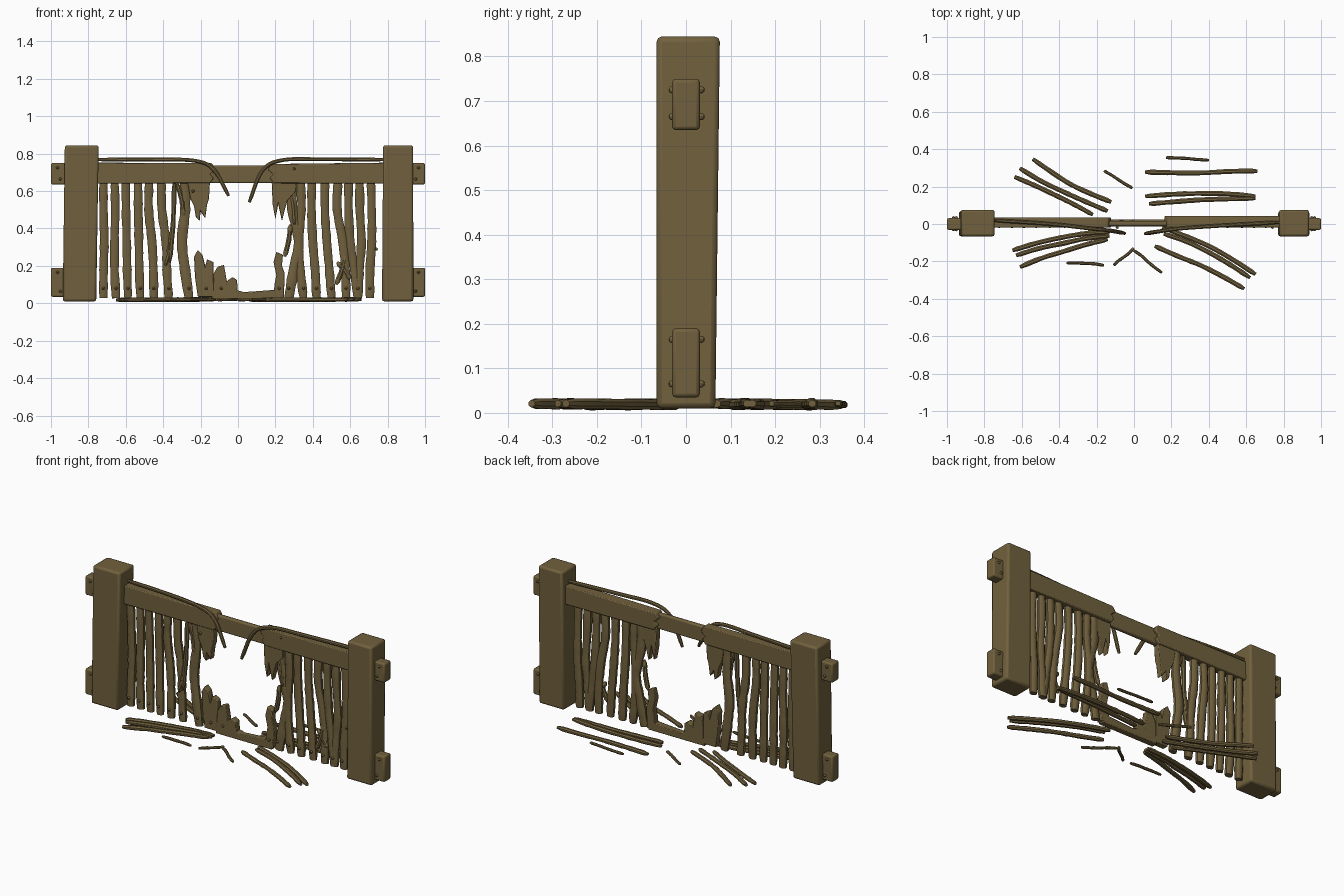
import bpy, bmesh, math, random
from mathutils import Vector

random.seed(4)
cube = bpy.data.objects.get("Cube")
if cube:
    bpy.data.objects.remove(cube)

wood = bpy.data.materials.new("weathered brown wood")
wood.use_nodes = True
COLOR = (0.165, 0.118, 0.047, 1)
wood.diffuse_color = COLOR
wood.node_tree.nodes["Principled BSDF"].inputs["Base Color"].default_value = COLOR


def finish(name, bm, bevel=0):
    bmesh.ops.recalc_face_normals(bm, faces=bm.faces)
    mesh = bpy.data.meshes.new(name)
    bm.to_mesh(mesh)
    bm.free()
    mesh.materials.append(wood)
    ob = bpy.data.objects.new(name, mesh)
    bpy.context.collection.objects.link(ob)
    if bevel:
        mod = ob.modifiers.new("worn edges", "BEVEL")
        mod.width, mod.segments = bevel, 2
    bpy.ops.object.select_all(action="DESELECT")
    ob.select_set(True)
    bpy.context.view_layer.objects.active = ob
    bpy.ops.object.shade_smooth_by_angle(angle=math.radians(40))
    return ob


def slab(name, outline, y0, y1, bevel=0.005):
    """Front outline (x, z) extruded through depth."""
    bm = bmesh.new()
    face = bm.faces.new([bm.verts.new((x, y0, z)) for x, z in outline])
    out = bmesh.ops.extrude_face_region(bm, geom=[face])
    moved = [v for v in out["geom"] if isinstance(v, bmesh.types.BMVert)]
    bmesh.ops.translate(bm, vec=(0, y1 - y0, 0), verts=moved)
    return finish(name, bm, bevel)


def box(name, x0, x1, z0, z1, y0, y1, bevel=0.008):
    return slab(name, [(x0, z0), (x1, z0), (x1, z1), (x0, z1)], y0, y1, bevel)


def smooth_path(pts, steps=5):
    """Rounded path through the given points."""
    p = [Vector(q) for q in pts]
    p = [2 * p[0] - p[1]] + p + [2 * p[-1] - p[-2]]
    path = []
    for a, b, c, d in zip(p, p[1:], p[2:], p[3:]):
        for i in range(steps):
            t = i / steps
            path.append(0.5 * (2*b + (c - a)*t + (2*a - 5*b + 4*c - d)*t*t
                               + (3*b - a - 3*c + d)*t**3))
    return path + [p[-2]]


def stick(name, pts, wide, deep, ref, tip=0.75, sides=8, rough=0.08):
    """Oval rod swept along a path, slightly uneven, worn at both ends."""
    path = smooth_path(pts)
    bm = bmesh.new()
    rings = []
    last = len(path) - 1
    for i, p in enumerate(path):
        t = (path[min(i + 1, last)] - path[max(i - 1, 0)]).normalized()
        side = t.cross(Vector(ref)).normalized()
        depth = side.cross(t)
        s = random.uniform(1 - rough, 1 + rough) * (tip if i in (0, last) else 1)
        ring = []
        for k in range(sides):
            a = math.tau * (k + 0.5) / sides
            ring.append(bm.verts.new(p + side * wide * s * math.cos(a)
                                     + depth * deep * s * math.sin(a)))
        rings.append(ring)
    for r, q in zip(rings, rings[1:]):
        for k in range(sides):
            n = (k + 1) % sides
            bm.faces.new((r[k], r[n], q[n], q[k]))
    bm.faces.new(rings[0])
    bm.faces.new(rings[-1])
    return finish(name, bm)


def nail(x, y, z, r=0.008):
    bm = bmesh.new()
    bmesh.ops.create_uvsphere(bm, u_segments=8, v_segments=6, radius=r)
    bmesh.ops.translate(bm, vec=(x, y, z), verts=bm.verts)
    finish("nail", bm)


# Gate posts, flared a little toward the top
for side, xb, xt in (("right", (-.937, -.758), (-.926, -.745)),
                     ("left", (.77, .938), (.776, .936))):
    bm = bmesh.new()
    bmesh.ops.create_cube(bm, size=1)
    for v in bm.verts:
        hi = v.co.z > 0
        v.co = ((xt if hi else xb)[v.co.x > 0],
                (.076 if hi else .066) if v.co.y > 0 else -.066,
                .845 if hi else .01)
    finish(side + "_post", bm, 0.012)

# Shallow chip on top of one post
bm = bmesh.new()
bm.faces.new([bm.verts.new(c) for c in
              ((-.82, -.03, .847), (-.77, .0, .847), (-.77, .03, .847), (-.83, .0, .847))])
finish("post_top_chip", bm)

# Rail ends poking out through the posts, with nails
for s in (-1, 1):
    for label, z0, z1 in (("upper", .635, .75), ("lower", .035, .19)):
        a, b = sorted((s * .9, s * 1.0))
        box(label + "_rail_end", a, b, z0, z1, -.031, .031)
        for y in (-.031, .034):
            nail(s * .95, y, z0 + .03)
            nail(s * .965, y, z1 - .025)

# Top rail: two thick halves and a thinner bridge between them
slab("right_top_rail", [(-.78, .64), (-.15, .642), (-.13, .67), (-.15, .69),
                        (-.12, .715), (-.14, .75), (-.78, .752)], -.018, .034)
slab("left_top_rail", [(.8, .64), (.19, .642), (.17, .67), (.19, .69),
                       (.16, .715), (.18, .745), (.8, .752)], -.02, .042)
box("middle_top_rail", -.17, .22, .642, .737, -.012, .016)

# Thin bent rods over the rail, snapped in the middle
stick("right_bent_rod", [(-.76, .02, .768), (-.45, .0, .769), (-.23, -.025, .762),
                         (-.13, -.035, .715), (-.05, -.05, .575)],
      .011, .011, (0, 1, 0), rough=.03)
stick("left_bent_rod", [(.79, .01, .768), (.45, -.01, .77), (.24, -.025, .766),
                        (.13, -.04, .71), (.06, -.052, .54)],
      .011, .011, (0, 1, 0), rough=.03)

# Whole pickets: (top x, middle x, bottom x)
PICKETS = [(-.72, -.715, -.72), (-.66, -.66, -.652), (-.60, -.595, -.588),
           (-.535, -.53, -.522), (-.475, -.46, -.45), (-.41, -.385, -.37),
           (-.285, -.30, -.262), (.29, .325, .272), (.335, .325, .35),
           (.395, .40, .42), (.465, .475, .50), (.535, .56, .578),
           (.592, .60, .64), (.65, .66, .642), (.71, .715, .705)]
for top, mid, low in PICKETS:
    w = .025 if abs(top) > .3 else .029
    j = random.uniform(-.005, .005)
    stick("picket", [(top, .008, .66), (top + j, .01, .5), (mid, .012, .33),
                     ((mid + low) / 2 - j, .01, .18), (low, .006, .028)],
          w, .02, (0, 1, 0), tip=.9)
    nail(low, -.014, .08)

# Splinters hanging off the split pickets
for a, b in (((-.34, .66), (-.365, .22)), ((-.325, .64), (-.29, .47)),
             ((-.35, .40), (-.39, .20)), ((.575, .26), (.525, .10)),
             ((.53, .22), (.60, .13)), ((.25, .25), (.28, .42)),
             ((.275, .62), (.30, .42))):
    m = ((a[0] + b[0]) / 2 + .006, .0, (a[1] + b[1]) / 2)
    stick("splinter", [(a[0], .004, a[1]), m, (b[0], -.004, b[1])],
          .014, .013, (0, 1, 0), tip=.45)

# Broken planks with jagged ends around the hole
JAGGED = {
    "upper_right_broken_plank": [(-.27, .65), (-.255, .56), (-.235, .52), (-.225, .46),
                                 (-.205, .44), (-.20, .49), (-.175, .455), (-.165, .53),
                                 (-.155, .56), (-.15, .65)],
    "upper_left_broken_plank": [(.18, .65), (.185, .53), (.20, .45), (.215, .53),
                                (.235, .44), (.25, .50), (.265, .55), (.31, .60),
                                (.31, .65)],
    "lower_right_broken_plank": [(-.215, .035), (-.13, .035), (-.13, .22), (-.165, .235),
                                 (-.175, .20), (-.19, .26), (-.215, .285), (-.235, .25),
                                 (-.23, .14)],
    "short_right_plank": [(-.135, .035), (-.045, .035), (-.06, .12), (-.075, .205),
                          (-.11, .195), (-.13, .16)],
    "stub_right_plank": [(-.055, .03), (0, .03), (-.005, .125), (-.03, .14), (-.065, .115)],
    "lower_left_broken_plank": [(.19, .03), (.245, .03), (.25, .16), (.235, .20),
                                (.24, .26), (.205, .275), (.19, .22), (.205, .15),
                                (.195, .10)],
    "bottom_plank": [(-.14, .022), (.235, .022), (.235, .075), (.12, .066),
                     (.03, .06), (-.02, .075), (-.14, .07)],
}
for name, outline in JAGGED.items():
    slab(name, outline, -.014, .024, .004)
for x, z in ((-.17, .08), (-.09, .08), (.22, .08), (.74, .29), (.30, .72), (-.24, .60)):
    nail(x, -.018, z)

# Fallen sticks on the ground: start, end, sideways bow
FALLEN = [((-.54, .35), (-.12, .12), -.025), ((-.61, .30), (-.14, .07), -.015),
          ((-.64, .25), (-.22, .05), .01), ((.06, .275), (.66, .285), -.006),
          ((.06, .15), (.65, .15), .015), ((.08, .108), (.65, .14), .006),
          ((-.65, -.14), (-.13, -.04), .018), ((-.63, -.17), (-.13, -.065), .016),
          ((-.61, -.23), (-.14, -.085), .012), ((.15, -.02), (.65, -.27), .025),
          ((.16, -.05), (.62, -.29), .02), ((.11, -.12), (.59, -.345), .012)]
CHIPS = [((-.16, .285), (-.01, .19), 0), ((.17, .352), (.40, .34), .003),
         ((-.36, -.21), (-.16, -.22), .004), ((-.11, -.22), (0, -.13), 0),
         ((0, -.14), (.15, -.26), 0)]
for name, rows, r in (("fallen_stick", FALLEN, .014), ("fallen_chip", CHIPS, .009)):
    for a, b, bow in rows:
        a, b = Vector((*a, .018)), Vector((*b, .021))
        n = Vector((a.y - b.y, b.x - a.x, 0)).normalized()
        pts = [a.lerp(b, t) + n * (bow * math.sin(math.pi * t)
               + random.uniform(-.003, .003)) for t in (0, .25, .5, .75, 1)]
        stick(name, pts, r, r * .9, (0, 0, 1), tip=.7)
